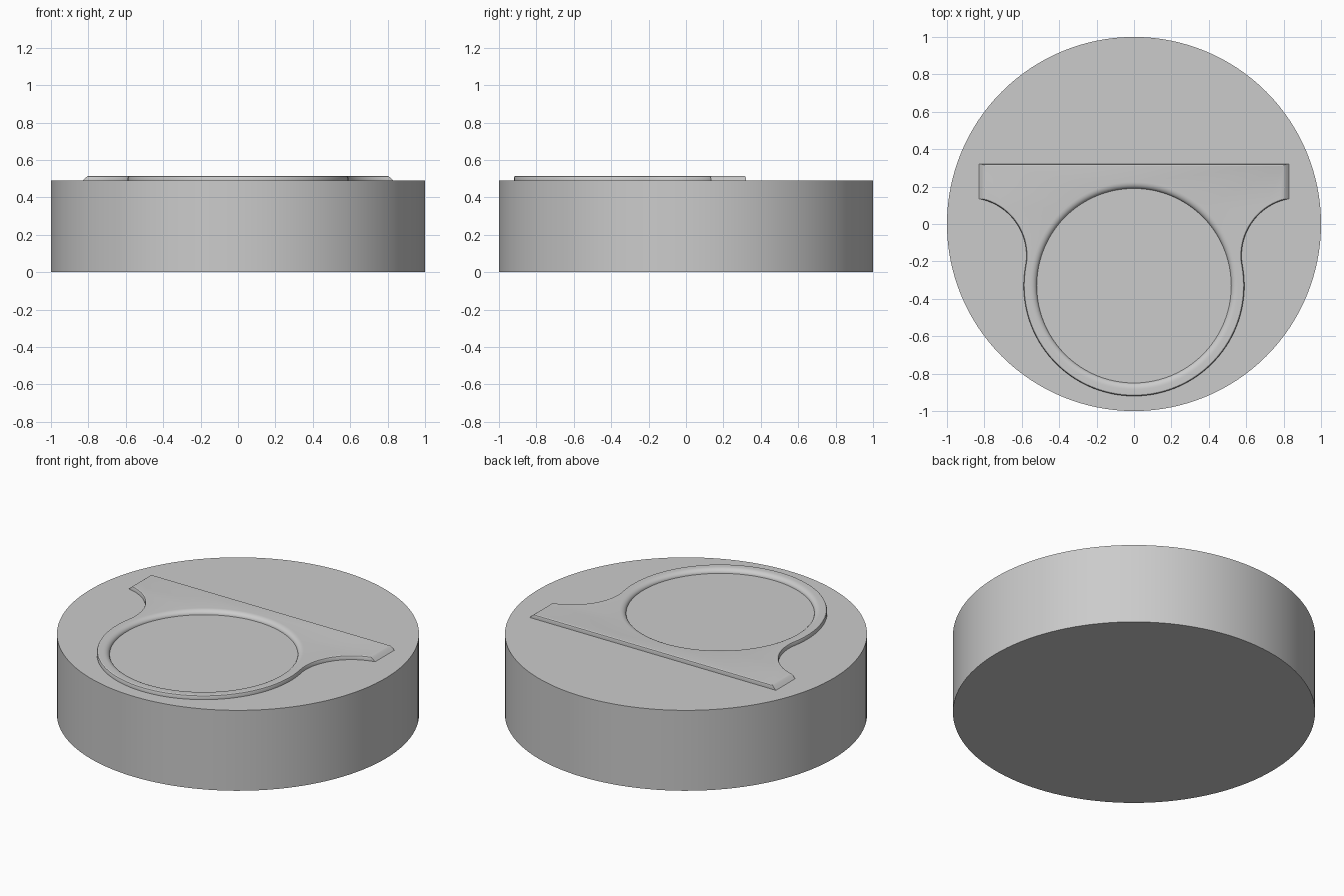
import bpy, bmesh, math

if "Cube" in bpy.data.objects:
    bpy.data.objects.remove(bpy.data.objects["Cube"])

BASE_TOP, PLATE_TOP = 0.49, 0.515
RING_Y = -0.33            # centre of the round dish
RING_R, NECK_R = 0.59, 0.31
NECK_X, NECK_Y = 0.885, -0.17

grey = bpy.data.materials.new("plain grey")
grey.diffuse_color = (0.6, 0.6, 0.6, 1)
grey.use_nodes = True
grey.node_tree.nodes["Principled BSDF"].inputs["Base Color"].default_value = grey.diffuse_color


def finish(bm, name, angle):
    bmesh.ops.recalc_face_normals(bm, faces=bm.faces[:])
    mesh = bpy.data.meshes.new(name)
    bm.to_mesh(mesh)
    bm.free()
    obj = bpy.data.objects.new(name, mesh)
    bpy.context.collection.objects.link(obj)
    mesh.materials.append(grey)
    bpy.ops.object.select_all(action='DESELECT')
    obj.select_set(True)
    bpy.context.view_layer.objects.active = obj
    bpy.ops.object.shade_smooth_by_angle(angle=math.radians(angle))
    return obj


def outline(inset, end_x):
    """Plate outline: round bowl, concave necks, straight back bar."""
    tilt = math.atan2(NECK_Y - RING_Y, NECK_X)
    big, small = RING_R - inset, NECK_R + inset
    half = []
    for i in range(33):   # bowl, from the front up to the tangent point
        a = -math.pi / 2 + (tilt + math.pi / 2) * i / 32
        half.append((big * math.cos(a), RING_Y + big * math.sin(a)))
    a0 = math.pi + tilt
    a1 = math.acos((end_x - NECK_X) / small)
    for i in range(1, 21):   # neck, swinging out to the bar end
        a = a0 + (a1 - a0) * i / 20
        half.append((NECK_X + small * math.cos(a), NECK_Y + small * math.sin(a)))
    half.append((end_x, 0.32 - inset))
    return half + [(-x, y) for x, y in reversed(half[1:])]


def circle(r, n=96):
    return [(r * math.cos(2 * math.pi * i / n),
             RING_Y + r * math.sin(2 * math.pi * i / n)) for i in range(n)]


def add_walls(bm, levels):
    """Join stacked loops with quads and return the edges of the last loop."""
    loops = [[bm.verts.new((x, y, z)) for x, y in pts] for pts, z in levels]
    n = len(loops[0])
    for low, high in zip(loops, loops[1:]):
        for i in range(n):
            j = (i + 1) % n
            bm.faces.new((low[i], low[j], high[j], high[i]))
    last = loops[-1]
    return [bm.edges.get((last[i], last[(i + 1) % n])) for i in range(n)]


# Round base
bm = bmesh.new()
bmesh.ops.create_cone(bm, cap_ends=True, segments=128, radius1=1, radius2=1, depth=BASE_TOP)
bmesh.ops.translate(bm, verts=bm.verts[:], vec=(0, 0, BASE_TOP / 2))
finish(bm, "round_base", 30)

# Raised plate: steep edge with a small bevel, sloped bar ends
bm = bmesh.new()
outer = add_walls(bm, [
    (outline(0, 0.83), BASE_TOP),
    (outline(0, 0.815), 0.505),
    (outline(0.003, 0.806), 0.512),
    (outline(0.008, 0.80), PLATE_TOP)])

# Rounded lip running down into the dish
lip = []
for i in range(7):
    a = math.pi / 2 * i / 6
    lip.append((circle(0.555 - 0.035 * math.cos(a)),
                BASE_TOP + (PLATE_TOP - BASE_TOP) * math.sin(a)))
inner = add_walls(bm, lip)

# Flat top between the outline and the lip
bmesh.ops.triangle_fill(bm, use_beauty=True, use_dissolve=False,
                        edges=outer + inner, normal=(0, 0, 1))
finish(bm, "raised_plate", 30)
